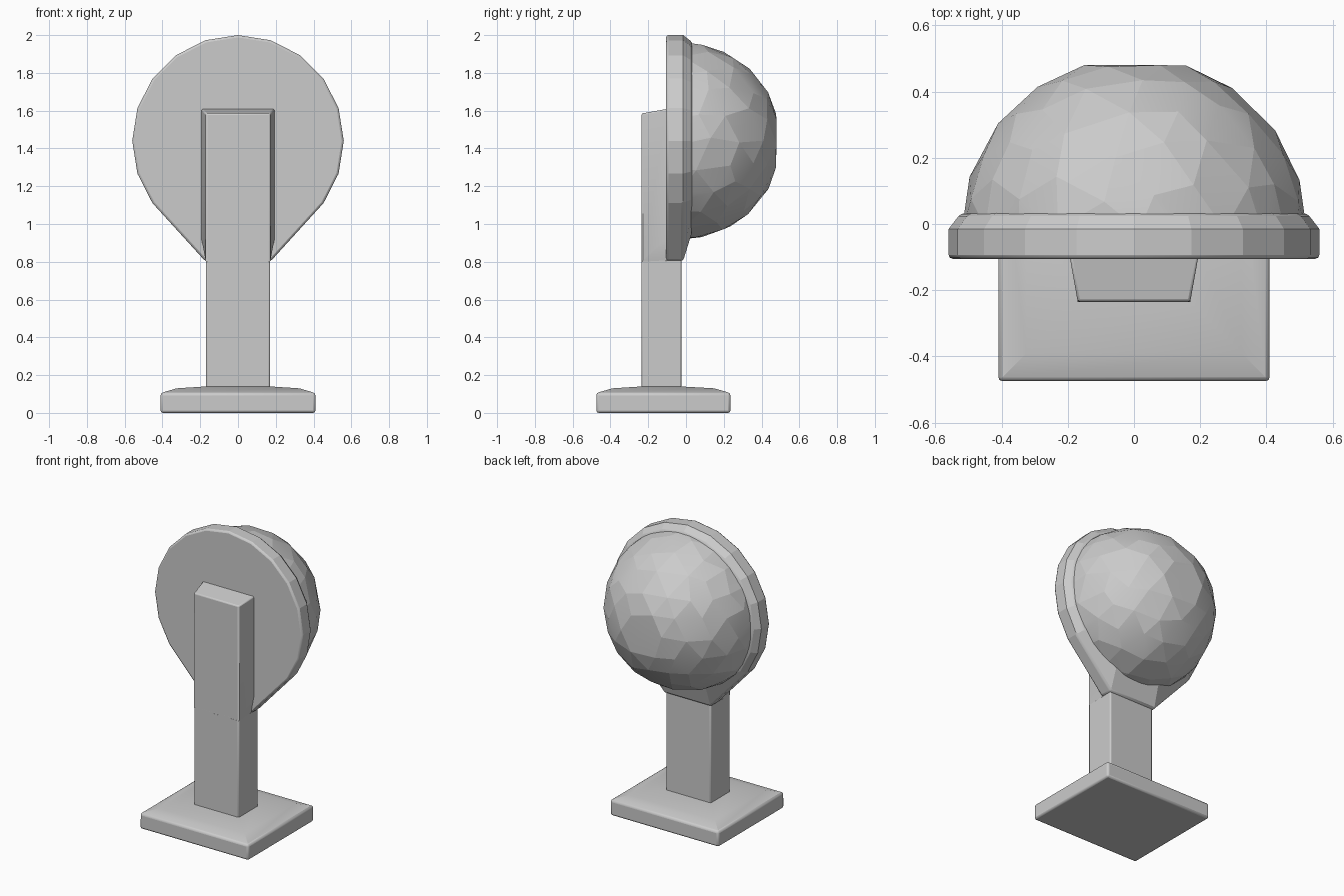
import bpy, bmesh, math, random
from mathutils import Vector

random.seed(4)
old = bpy.data.objects.get("Cube")
if old:
    bpy.data.objects.remove(old, do_unlink=True)

grey = bpy.data.materials.new("plain grey")
grey.use_nodes = True
colour = (0.6, 0.6, 0.6, 1)
grey.diffuse_color = colour
grey.node_tree.nodes["Principled BSDF"].inputs["Base Color"].default_value = colour

CENTRE_Z, RIM, DOME = 1.44, 0.56, 0.523


def finish(name, bm, bevel=0, angle=30):
    """Turn a bmesh into a named, shaded, optionally bevelled object."""
    bmesh.ops.recalc_face_normals(bm, faces=bm.faces[:])
    mesh = bpy.data.meshes.new(name)
    bm.to_mesh(mesh)
    bm.free()
    mesh.materials.append(grey)
    obj = bpy.data.objects.new(name, mesh)
    bpy.context.collection.objects.link(obj)
    if bevel:
        mod = obj.modifiers.new("soft edges", 'BEVEL')
        mod.width, mod.segments = bevel, 2
        mod.limit_method, mod.angle_limit = 'ANGLE', math.radians(40)
    bpy.ops.object.select_all(action='DESELECT')
    bpy.context.view_layer.objects.active = obj
    obj.select_set(True)
    bpy.ops.object.shade_smooth_by_angle(angle=math.radians(angle))
    return obj


def loft(rings):
    """Skin equal-length closed rings and cap both ends."""
    bm = bmesh.new()
    rows = [[bm.verts.new(p) for p in ring] for ring in rings]
    n = len(rows[0])
    for a, b in zip(rows, rows[1:]):
        for i in range(n):
            j = (i + 1) % n
            bm.faces.new((a[i], a[j], b[j], b[i]))
    bm.faces.new(rows[0])
    bm.faces.new(rows[-1])
    return bm


def rect(half_x, y0, y1, z):
    return [(-half_x, y0, z), (half_x, y0, z), (half_x, y1, z), (-half_x, y1, z)]


# Foot: slab with a shallow sloped top
finish("base", loft([rect(0.41, -0.475, 0.235, 0), rect(0.41, -0.475, 0.235, 0.105),
                     rect(0.325, -0.39, 0.15, 0.13), rect(0.17, -0.235, -0.03, 0.14)]),
       bevel=0.013, angle=20)

# Straight post, then a flared upper part in front of the plate
finish("post", loft([rect(0.17, -0.235, -0.025, z) for z in (0.12, 0.9)]), bevel=0.008)


def flared(back_x, z_front, z_back):
    return [(-0.17, -0.235, z_front), (0.17, -0.235, z_front),
            (back_x, -0.095, z_back), (-back_x, -0.095, z_back)]


finish("post_top", loft([flared(0.17, 0.8, 0.8), flared(0.195, 0.8, 0.93),
                         flared(0.195, 1.585, 1.61)]), bevel=0.008)


# Teardrop back plate, narrowing into the round seat of the dome
def arc(radius, y):
    return [(radius * math.sin(t), y, CENTRE_Z + radius * math.cos(t))
            for t in (math.radians(18 * i) for i in range(-7, 8))]


def teardrop(y):
    return arc(RIM, y) + [(0.175, y, 0.805), (-0.175, y, 0.805)]


low = [(s * 0.17, 0.03, CENTRE_Z - 0.49) for s in (1, -1)]
finish("back_plate", loft([teardrop(-0.105), teardrop(-0.015), arc(0.523, 0.033) + low]),
       bevel=0.012, angle=14)

# Faceted half ball with a small flat crown
bm = bmesh.new()
bmesh.ops.create_icosphere(bm, subdivisions=3, radius=DOME)
for v in bm.verts:
    shift = Vector([random.uniform(-0.022, 0.022) for _ in range(3)])
    v.co = (v.co + shift).normalized() * DOME
    v.co += Vector((0, -0.02, CENTRE_Z))
    v.co.y = min(v.co.y, 0.48)
bmesh.ops.bisect_plane(bm, geom=bm.verts[:] + bm.edges[:] + bm.faces[:],
                       plane_co=(0, 0.005, 0), plane_no=(0, 1, 0), clear_inner=True)
bmesh.ops.holes_fill(bm, edges=[e for e in bm.edges if e.is_boundary])
finish("dome", bm, angle=9)
